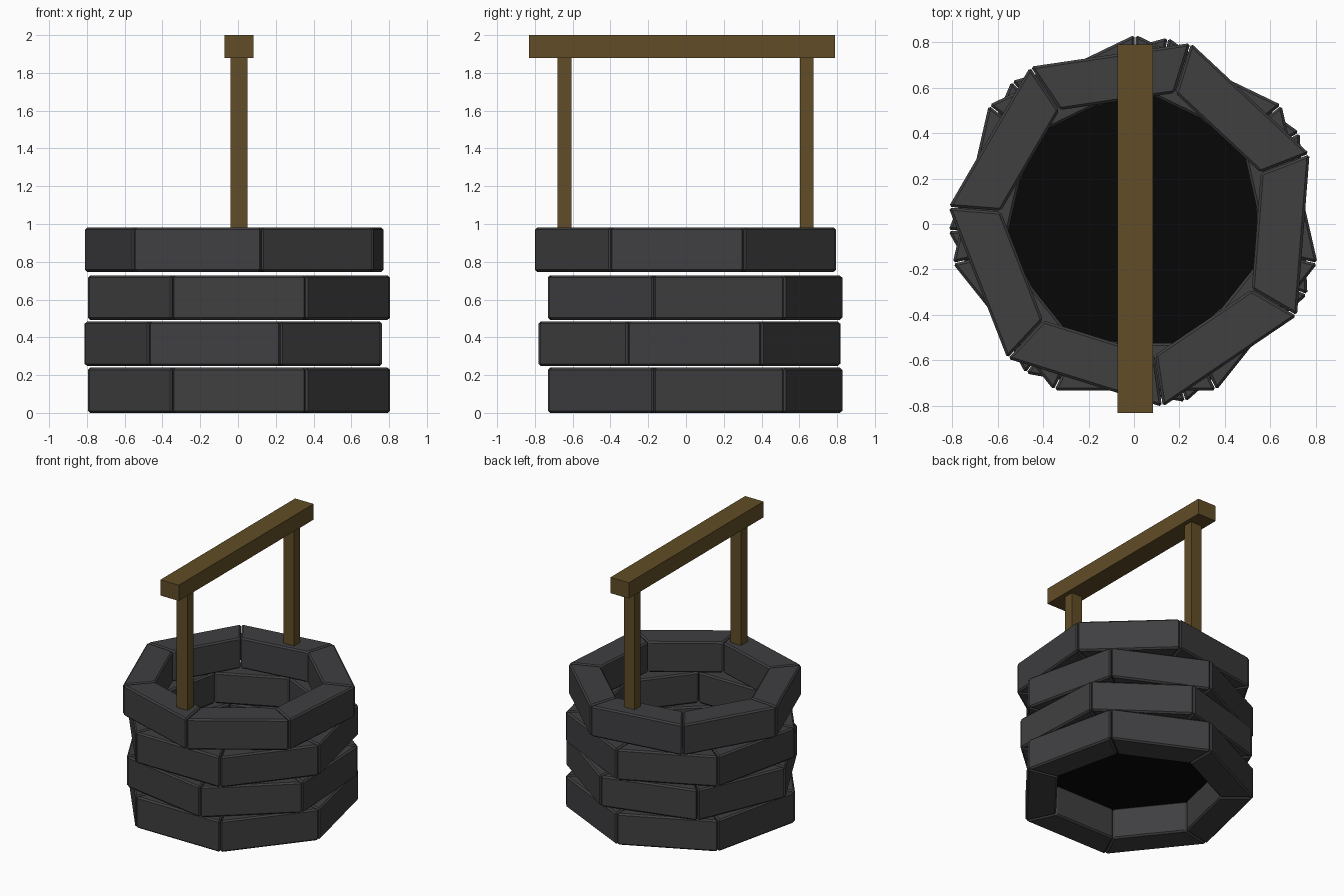
import bpy, bmesh, math
from mathutils import Vector

if "Cube" in bpy.data.objects:
    bpy.data.objects.remove(bpy.data.objects["Cube"])

CENTRE = Vector((0.005, 0.01))
SIDES = 7


def material(name, rgb):
    m = bpy.data.materials.new(name)
    m.diffuse_color = (*rgb, 1)
    m.use_nodes = True
    m.node_tree.nodes["Principled BSDF"].inputs["Base Color"].default_value = m.diffuse_color
    return m


STONE = material("dark_stone", (0.05, 0.05, 0.053))
WOOD = material("wood", (0.12, 0.075, 0.02))
WATER = material("dark_water", (0.002, 0.002, 0.002))


def finish(name, bm, mat):
    bmesh.ops.recalc_face_normals(bm, faces=bm.faces)
    me = bpy.data.meshes.new(name)
    bm.to_mesh(me)
    bm.free()
    me.materials.append(mat)
    ob = bpy.data.objects.new(name, me)
    bpy.context.collection.objects.link(ob)
    return ob


def polar(r, a):
    return CENTRE + r * Vector((math.cos(a), math.sin(a)))


def stone_ring(name, z0, z1, start, r_out=0.823, r_in=0.593, gap=0.002):
    """Seven bevelled wedge stones forming one course of the wall."""
    bm = bmesh.new()
    step = math.tau / SIDES
    for k in range(SIDES):
        a = math.radians(start) + k * step
        b = a + step
        plan = [polar(r_in, a), polar(r_out, a), polar(r_out, b), polar(r_in, b)]
        # pull the ends in slightly to leave an open joint
        along = (plan[2] - plan[1]).normalized() * gap
        plan = [plan[0] + along, plan[1] + along, plan[2] - along, plan[3] - along]
        low = [bm.verts.new((p.x, p.y, z0)) for p in plan]
        high = [bm.verts.new((p.x, p.y, z1)) for p in plan]
        bm.faces.new(low[::-1])
        bm.faces.new(high)
        for i in range(4):
            j = (i + 1) % 4
            bm.faces.new((low[i], low[j], high[j], high[i]))
    ob = finish(name, bm, STONE)
    bev = ob.modifiers.new("worn_edges", 'BEVEL')
    bev.width = 0.011
    bev.segments = 1


def box(name, lo, hi):
    bm = bmesh.new()
    bmesh.ops.create_cube(bm, size=1)
    for v in bm.verts:
        v.co = [lo[i] + (v.co[i] + 0.5) * (hi[i] - lo[i]) for i in range(3)]
    finish(name, bm, WOOD)


# Wall courses, each turned differently
courses = [(0, 0.239, 90), (0.249, 0.483, -74.4), (0.493, 0.727, 90), (0.747, 0.981, -81.6)]
for n, (z0, z1, start) in enumerate(courses, 1):
    stone_ring(f"stone_course_{n}", z0, z1, start)

# Dark water surface inside the well
bm = bmesh.new()
bmesh.ops.create_circle(bm, cap_ends=True, segments=32, radius=0.6)
for v in bm.verts:
    v.co += Vector((CENTRE.x, CENTRE.y, 0.234))
finish("water_surface", bm, WATER)

# Two posts and the crossbeam
box("front_post", (-0.04, -0.68, 0.9), (0.05, -0.605, 1.885))
box("back_post", (-0.04, 0.603, 0.9), (0.05, 0.675, 1.885))
box("crossbeam", (-0.072, -0.83, 1.88), (0.083, 0.79, 2.0))
